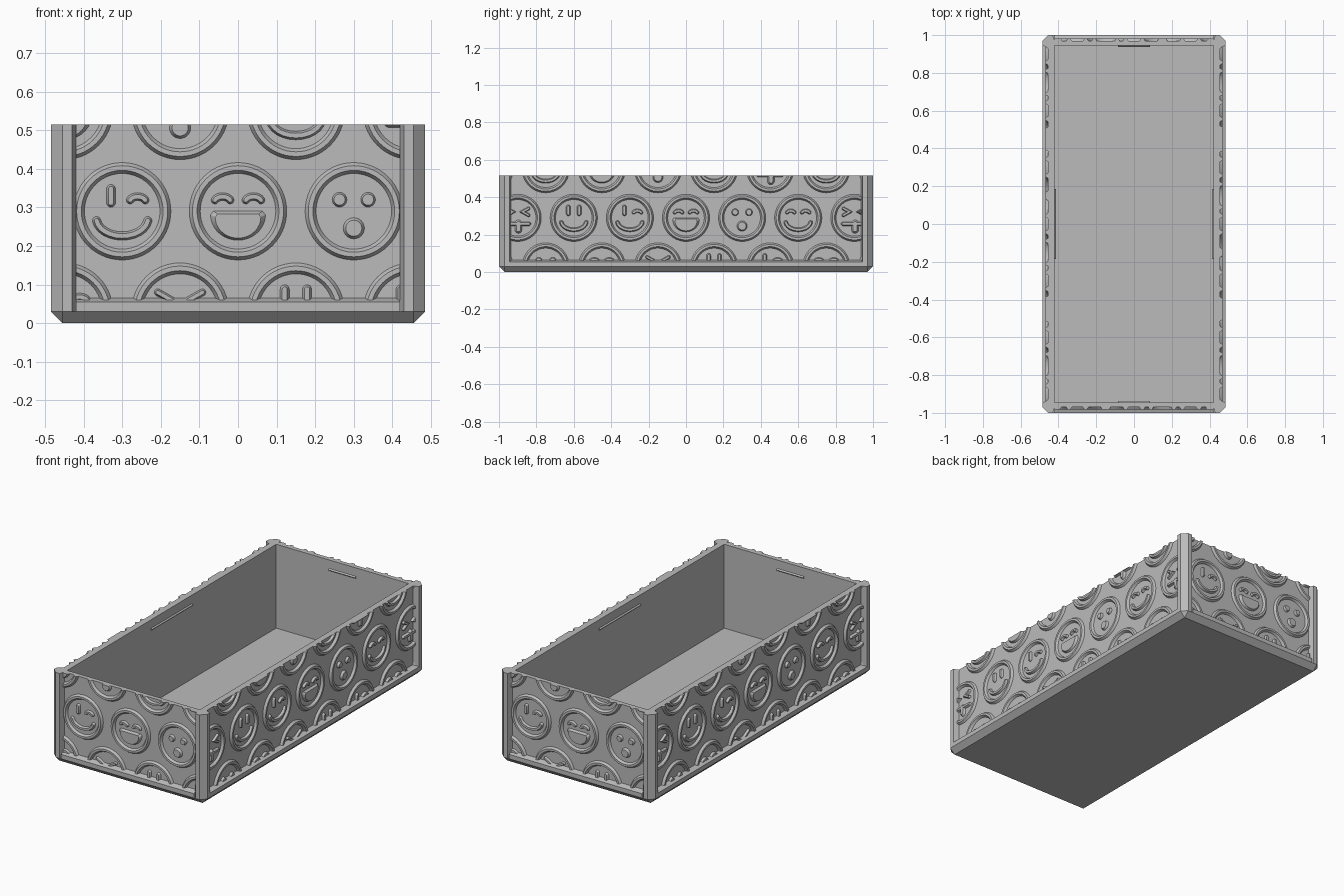
import bpy, bmesh
from math import cos, sin, pi, radians
from mathutils import Matrix, Vector

cube = bpy.data.objects.get("Cube")
if cube:
    bpy.data.objects.remove(cube)

grey = bpy.data.materials.new("plain_grey")
grey.use_nodes = True
COLOUR = (0.5, 0.5, 0.5, 1)
grey.diffuse_color = COLOUR
grey.node_tree.nodes["Principled BSDF"].inputs["Base Color"].default_value = COLOUR

TOP, FLOOR, LEDGE = 0.515, 0.035, 0.03
OUT_X, OUT_Y = 0.485, 1.0        # outer half sizes
IN_X, IN_Y = 0.42, 0.945         # cavity half sizes
CH = 0.03                        # corner and bottom chamfer
SINK, RISE = -0.003, 0.013       # relief depth range


def finish(name, bm, turn=0.0, smooth=False):
    bmesh.ops.recalc_face_normals(bm, faces=bm.faces[:])
    bm.transform(Matrix.Rotation(turn, 4, 'Z'))
    mesh = bpy.data.meshes.new(name)
    bm.to_mesh(mesh)
    bm.free()
    mesh.materials.append(grey)
    obj = bpy.data.objects.new(name, mesh)
    bpy.context.collection.objects.link(obj)
    if smooth:
        bpy.ops.object.select_all(action='DESELECT')
        obj.select_set(True)
        bpy.context.view_layer.objects.active = obj
        bpy.ops.object.shade_smooth_by_angle(angle=radians(25))
    return obj


def loft(bm, loops, cyclic=False):
    """Join equal-length point loops; cap the ends unless cyclic."""
    rows = [[bm.verts.new(p) for p in loop] for loop in loops]
    n = len(rows[0])
    pairs = list(zip(rows, rows[1:])) + ([(rows[-1], rows[0])] if cyclic else [])
    for a, b in pairs:
        for i in range(n):
            j = (i + 1) % n
            bm.faces.new((a[i], a[j], b[j], b[i]))
    if not cyclic:
        bm.faces.new(rows[0])
        bm.faces.new(rows[-1])


def bar(name, half, profile, turn):
    """Extrude a (outward, height) profile along one side of the tray."""
    bm = bmesh.new()
    loft(bm, [[(u, -d, z) for d, z in profile] for u in (-half, half)])
    finish(name, bm, turn)


# Relief pieces, drawn in wall coordinates (u along, z up, outward = -y)
def flat(points, centre, depth):
    return [(centre[0] + u, -depth, centre[1] + z) for u, z in points]


def blob(bm, centre, points, inset=0.8):
    mid = sum((Vector(p) for p in points), Vector((0, 0))) / len(points)
    small = [mid + (Vector(p) - mid) * inset for p in points]
    loft(bm, [flat(points, centre, SINK), flat(small, centre, RISE)])


def disc(bm, centre, u, z, r):
    blob(bm, centre, [(u + r * cos(2 * pi * i / 24), z + r * sin(2 * pi * i / 24))
                      for i in range(24)], 0.72)


def outline(path, r):
    """Rounded outline of a thick line."""
    pts = [Vector(p) for p in path]
    left, right = [], []
    for i, p in enumerate(pts):
        t0 = (p - pts[max(i - 1, 0)]).normalized()
        t1 = (pts[min(i + 1, len(pts) - 1)] - p).normalized()
        t = (t0 + t1).normalized()
        n = Vector((-t.y, t.x)) * r / max(t.dot(t1 if t1.length else t0), 0.5)
        left.append(p + n)
        right.append(p - n)

    def cap(p, start):
        a = math_angle(start - p)
        return [p + Vector((cos(a - pi * k / 6), sin(a - pi * k / 6))) * r for k in range(1, 6)]
    return left + cap(pts[-1], left[-1]) + right[::-1] + cap(pts[0], right[0])


def math_angle(v):
    return -Vector((1, 0)).angle_signed(v)


def stroke(bm, centre, path, r=0.012):
    loft(bm, [flat(outline(path, r), centre, SINK),
              flat(outline(path, r * 0.5), centre, RISE)])


def ring(bm, centre):
    profile = [(0.128, SINK), (0.118, RISE), (0.106, RISE), (0.096, SINK)]
    loft(bm, [flat([(r * cos(2 * pi * i / 56), r * sin(2 * pi * i / 56)) for i in range(56)],
                   centre, d) for r, d in profile], cyclic=True)


def arc(u, z, ru, rz, a0, a1, n=12):
    angles = [radians(a0 + (a1 - a0) * i / n) for i in range(n + 1)]
    return [(u + ru * cos(a), z + rz * sin(a)) for a in angles]


def tall_eye(bm, c, s):
    stroke(bm, c, [(s * 0.029, 0.022), (s * 0.029, 0.058)], 0.013)


def bean_eye(bm, c, s):
    stroke(bm, c, arc(s * 0.04, 0.024, 0.021, 0.014, 160, 20, 8), 0.011)


def dot_eye(bm, c, s):
    disc(bm, c, s * 0.037, 0.03, 0.02)


def squeezed_eye(bm, c, s):
    stroke(bm, c, [(s * 0.058, 0.05), (s * 0.026, 0.032), (s * 0.058, 0.014)], 0.01)


def smile(bm, c):
    stroke(bm, c, arc(0, -0.018, 0.067, 0.046, 188, 352))


def laugh(bm, c):
    blob(bm, c, arc(0, -0.008, 0.074, 0.068, 180, 360, 18) + [(0.066, 0.002), (-0.066, 0.002)])


def round_mouth(bm, c):
    disc(bm, c, 0, -0.044, 0.029)


def tongue(bm, c):
    stroke(bm, c, [(-0.06, -0.032), (0.06, -0.032)])
    stroke(bm, c, [(0.004, -0.03), (0.004, -0.064)], 0.021)


# (left eye, right eye, mouth) in repeating order
FACES = [(tall_eye, tall_eye, smile), (tall_eye, bean_eye, smile),
         (bean_eye, bean_eye, laugh), (dot_eye, dot_eye, round_mouth),
         (bean_eye, bean_eye, smile), (squeezed_eye, squeezed_eye, tongue)]
# (row height, sideways shift, first face)
ROWS = [(0.03, 0.5, 6), (0.29, 0, 2), (0.55, 0.5, 4)]


def relief(name, half, depth, turn):
    bm = bmesh.new()
    for z, shift, first in ROWS:
        for i in range(-4, 5):
            c = ((i + shift) * 0.3, z)
            if abs(c[0]) > half + 0.128:
                continue
            ring(bm, c)
            eye_l, eye_r, mouth = FACES[(i + first) % 6]
            eye_l(bm, c, -1)
            eye_r(bm, c, 1)
            mouth(bm, c)
    # trim to the panel and close the cuts
    for co, no in [((half, 0, 0), (1, 0, 0)), ((-half, 0, 0), (-1, 0, 0)),
                   ((0, 0, TOP), (0, 0, 1)), ((0, 0, 0.06), (0, 0, -1))]:
        bmesh.ops.bisect_plane(bm, geom=bm.verts[:] + bm.edges[:] + bm.faces[:],
                               plane_co=co, plane_no=no, clear_outer=True)
        bmesh.ops.holes_fill(bm, edges=[e for e in bm.edges if e.is_boundary], sides=0)
    bm.transform(Matrix.Translation((0, -depth, 0)))
    finish(name, bm, turn, smooth=True)


# Base plate with sloped underside and floor
bm = bmesh.new()
ax, ay = OUT_X - CH, OUT_Y - CH
octagon = [(ax, -OUT_Y), (OUT_X, -ay), (OUT_X, ay), (ax, OUT_Y),
           (-ax, OUT_Y), (-OUT_X, ay), (-OUT_X, -ay), (-ax, -OUT_Y)]
for x, y in octagon:
    bm.verts.new((x, y, LEDGE))
    bm.verts.new((max(-ax, min(ax, x)), max(-ay, min(ay, y)), 0))
bmesh.ops.remove_doubles(bm, verts=bm.verts[:], dist=0.0001)
bmesh.ops.convex_hull(bm, input=bm.verts[:])
bmesh.ops.dissolve_limit(bm, angle_limit=0.01, verts=bm.verts[:], edges=bm.edges[:])
finish("base_plate", bm)

bm = bmesh.new()
bmesh.ops.create_cube(bm, size=1, matrix=Matrix.Translation((0, 0, FLOOR / 2 + 0.005)) @
                      Matrix.Diagonal((2 * IN_X + 0.02, 2 * IN_Y + 0.02, FLOOR - 0.01, 1)))
finish("floor", bm)

# Corner posts
POST = [(IN_X, IN_Y), (0.42, 0.97), (0.43, OUT_Y), (ax, OUT_Y),
        (OUT_X, ay), (OUT_X, 0.945), (0.455, 0.935)]
for sx, side in ((1, "left"), (-1, "right")):
    for sy, end in ((1, "back"), (-1, "front")):
        bm = bmesh.new()
        loft(bm, [[(sx * x, sy * y, z) for x, y in POST] for z in (LEDGE, TOP)])
        finish(f"{end}_{side}_post", bm)

# Four walls: panel, bottom rail, inner catch and embossed faces
for k, side in enumerate(("front", "left", "back", "right")):
    turn = k * pi / 2
    if k % 2 == 0:
        half, inner, outer, catch, panel = IN_X, IN_Y, OUT_Y, 0.085, 0.42
    else:
        half, inner, outer, catch, panel = IN_Y, IN_X, OUT_X, 0.185, 0.937
    face = outer - 0.03
    bar(side + "_wall", half, [(inner, LEDGE), (face, LEDGE), (face, TOP), (inner, TOP)], turn)
    bar(side + "_rail", half, [(face - 0.01, LEDGE), (outer, LEDGE), (outer, 0.055),
                               (face, 0.065), (face - 0.01, 0.065)], turn)
    bar(side + "_catch", catch, [(inner + 0.004, 0.45), (inner - 0.007, 0.46),
                                 (inner + 0.004, 0.47)], turn)
    relief(side + "_embossed_faces", panel, face, turn)
